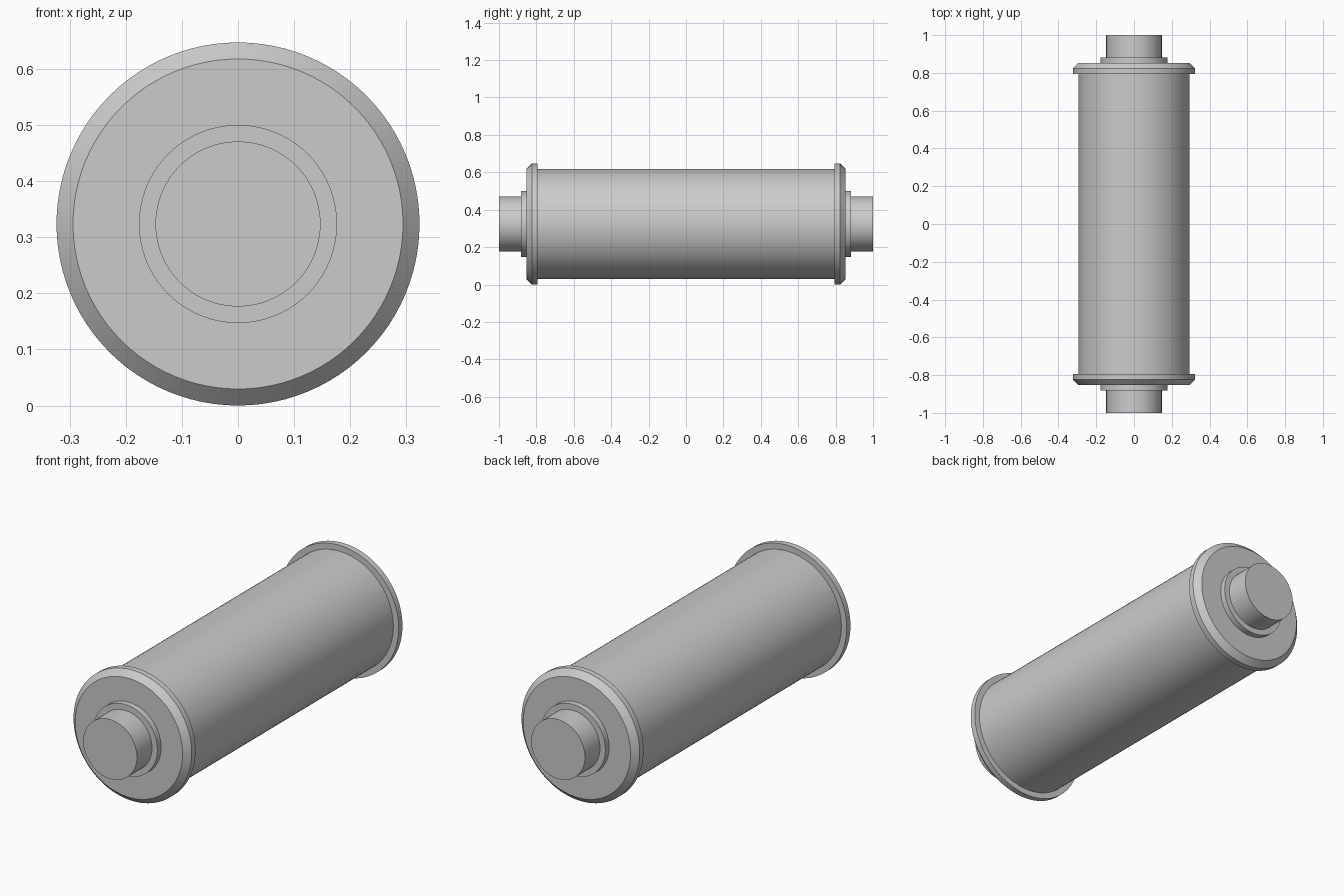
import bpy
import bmesh
from math import pi, cos, sin, radians

cube = bpy.data.objects.get("Cube")
if cube:
    bpy.data.objects.remove(cube, do_unlink=True)

U = 1 / 34           # design unit
AXIS_Z = 11 * U      # height of the roller axis
SIDES = 96

grey = bpy.data.materials.new("Plain grey")
grey.use_nodes = True
grey.diffuse_color = (0.6, 0.6, 0.6, 1)
grey.node_tree.nodes["Principled BSDF"].inputs["Base Color"].default_value = (0.6, 0.6, 0.6, 1)


def turned(name, profile):
    """Solid turned about the y axis; profile is (radius, y) in design units."""
    bm = bmesh.new()
    rings = []
    for r, y in profile:
        rings.append([bm.verts.new((r * U * cos(2 * pi * i / SIDES), y * U,
                                    r * U * sin(2 * pi * i / SIDES)))
                      for i in range(SIDES)])
    for a, b in zip(rings, rings[1:]):
        for i in range(SIDES):
            j = (i + 1) % SIDES
            bm.faces.new((a[i], a[j], b[j], b[i]))
    bm.faces.new(rings[0])
    bm.faces.new(rings[-1])
    bmesh.ops.recalc_face_normals(bm, faces=bm.faces)
    mesh = bpy.data.meshes.new(name)
    bm.to_mesh(mesh)
    bm.free()
    mesh.materials.append(grey)
    obj = bpy.data.objects.new(name, mesh)
    obj.location.z = AXIS_Z
    bpy.context.collection.objects.link(obj)
    bpy.ops.object.select_all(action='DESELECT')
    obj.select_set(True)
    bpy.context.view_layer.objects.active = obj
    bpy.ops.object.shade_smooth_by_angle(angle=radians(30))


# Main cylinder
turned("roller_body", [(10, -27), (10, 27)])

# Chamfered flange, collar and shaft stub at each end
for side, s in (("front", -1), ("back", 1)):
    turned(side + "_flange", [(11, 27 * s), (11, 28 * s), (10, 29 * s)])
    turned(side + "_collar", [(6, 29 * s), (6, 30 * s)])
    turned(side + "_shaft", [(5, 30 * s), (5, 34 * s)])
